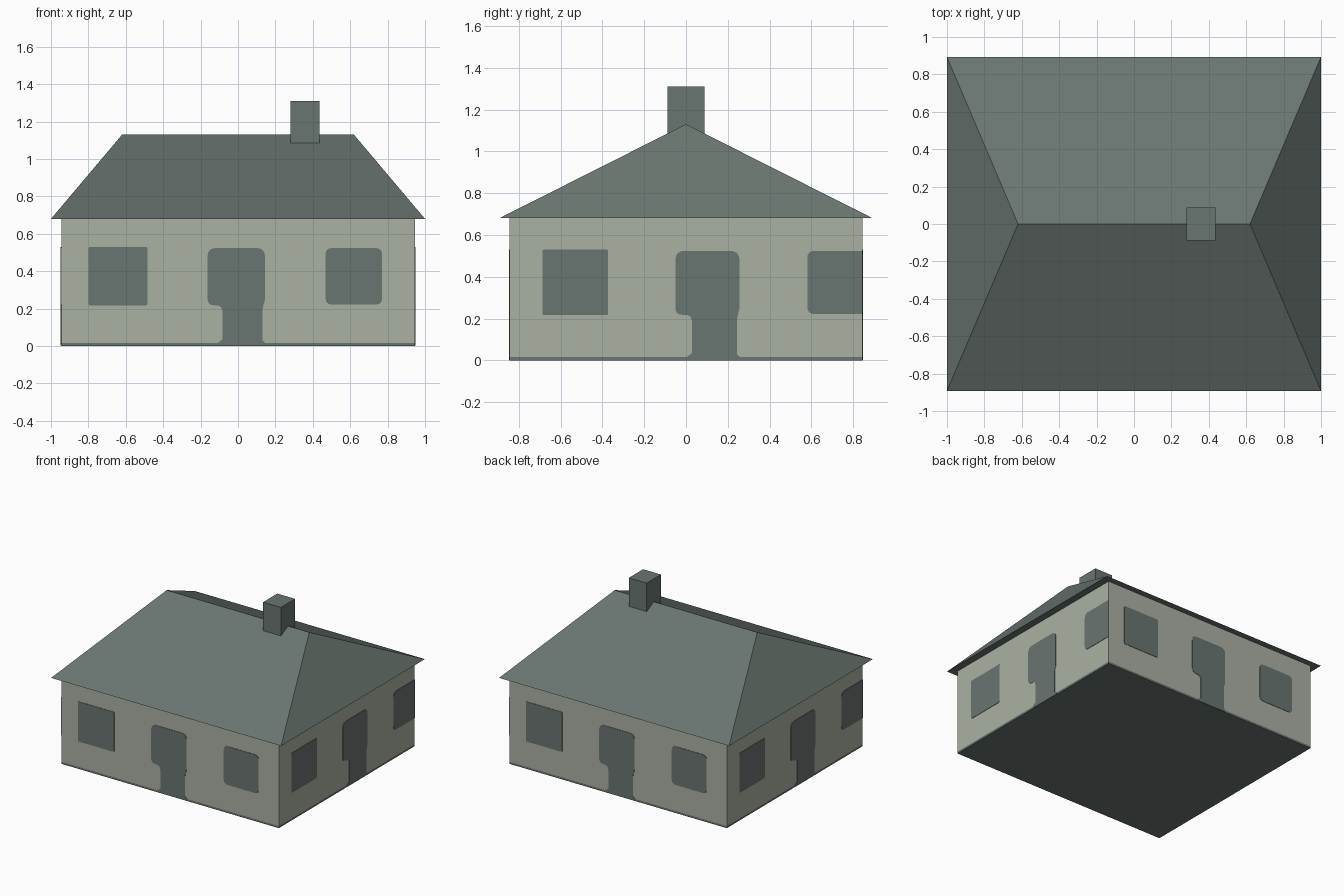
import bpy, bmesh, math
from mathutils import Matrix

if "Cube" in bpy.data.objects:
    bpy.data.objects.remove(bpy.data.objects["Cube"])

HX, HY, WALL_TOP, PLINTH = 0.945, 0.843, 0.68, 0.016


def srgb(r, g, b):
    return [((c / 255 + 0.055) / 1.055) ** 2.4 for c in (r, g, b)] + [1.0]


def material(name, rgb):
    m = bpy.data.materials.new(name)
    m.diffuse_color = srgb(*rgb)
    m.use_nodes = True
    m.node_tree.nodes["Principled BSDF"].inputs["Base Color"].default_value = m.diffuse_color
    return m


STONE = material("pale stone", (171, 177, 164))
SLATE = material("grey green slate", (105, 117, 112))


def finish(bm, name, mats):
    bmesh.ops.recalc_face_normals(bm, faces=bm.faces)
    me = bpy.data.meshes.new(name)
    bm.to_mesh(me)
    bm.free()
    for m in mats:
        me.materials.append(m)
    ob = bpy.data.objects.new(name, me)
    bpy.context.collection.objects.link(ob)
    return ob


def box(x0, x1, y0, y1, z0, z1):
    bm = bmesh.new()
    size = Matrix.Diagonal((x1 - x0, y1 - y0, z1 - z0, 1))
    mid = Matrix.Translation(((x0 + x1) / 2, (y0 + y1) / 2, (z0 + z1) / 2))
    bmesh.ops.create_cube(bm, size=1, matrix=mid @ size)
    return bm


# Walls: dark strip and floor below the plinth line, open under the roof
bm = box(-HX, HX, -HY, HY, 0, WALL_TOP)
bmesh.ops.bisect_plane(bm, geom=bm.verts[:] + bm.edges[:] + bm.faces[:],
                       plane_co=(0, 0, PLINTH), plane_no=(0, 0, 1))
for f in bm.faces:
    f.material_index = 1 if f.calc_center_median().z < PLINTH else 0
top = [f for f in bm.faces if f.calc_center_median().z > WALL_TOP - 0.001]
bmesh.ops.delete(bm, geom=top, context='FACES')
finish(bm, "walls", [STONE, SLATE])

# Hipped roof with a flat underside
bm = bmesh.new()
a, b, c, d = [bm.verts.new((x, y, WALL_TOP)) for x, y in
              ((-1, -0.893), (1, -0.893), (1, 0.893), (-1, 0.893))]
l, r = [bm.verts.new((x, 0, 1.13)) for x in (-0.62, 0.62)]
for vs in ((a, b, r, l), (b, c, r), (c, d, l, r), (d, a, l), (d, c, b, a)):
    bm.faces.new(vs)
finish(bm, "roof", [SLATE])

# Chimney
finish(box(0.28, 0.435, -0.088, 0.088, 1.0, 1.31), "chimney", [SLATE])


def rounded(corners, steps=4):
    """Outline from (u, z, radius) corners, softened with small curves."""
    pts, n = [], len(corners)
    for i, (u, z, rad) in enumerate(corners):
        if rad == 0:
            pts.append((u, z))
            continue
        ends = []
        for q in (corners[i - 1], corners[(i + 1) % n]):
            k = rad / math.hypot(q[0] - u, q[1] - z)
            ends.append((u + (q[0] - u) * k, z + (q[1] - z) * k))
        (pu, pz), (qu, qz) = ends
        for s in range(steps + 1):
            t = s / steps
            w0, w1, w2 = (1 - t) ** 2, 2 * t * (1 - t), t * t
            pts.append((w0 * pu + w1 * u + w2 * qu, w0 * pz + w1 * z + w2 * qz))
    return pts


def plate(name, corners, half, dist, angle):
    """Thin painted plate on a wall; u runs from the wall's left edge."""
    bm = bmesh.new()
    face = bm.faces.new([bm.verts.new((u - half, -dist - 0.003, z))
                         for u, z in rounded(corners)])
    ext = bmesh.ops.extrude_face_region(bm, geom=[face], use_keep_orig=True)
    for v in ext["geom"]:
        if isinstance(v, bmesh.types.BMVert):
            v.co.y += 0.004
    bmesh.ops.rotate(bm, verts=bm.verts, matrix=Matrix.Rotation(angle, 3, 'Z'))
    finish(bm, name, [SLATE])


def rect(u0, u1, z0, z1, rl, rr):
    return [(u0, z0, rl), (u1, z0, rr), (u1, z1, rr), (u0, z1, rl)]


# Each wall carries a window, a door and a second window, left to right;
# on the short walls the second window runs into the corner
for i, side in enumerate(("front", "right", "back", "left")):
    half, dist = (HX, HY) if i % 2 == 0 else (HY, HX)
    s, ang = (i % 2) * 0.01, i * math.pi / 2
    plate(side + "_first_window", rect(0.146 + s, 0.461 + s, 0.217, 0.53, 0.01, 0.01),
          half, dist, ang)
    door = [(0.862, 0.0, 0), (1.076, 0.0, 0), (1.076, 0.21, 0.03), (1.089, 0.24, 0.02),
            (1.089, 0.524, 0.045), (0.782, 0.524, 0.045), (0.782, 0.218, 0.035),
            (0.862, 0.218, 0.035)]
    # small flare at the foot of the door
    door = [(0.835, PLINTH, 0), (0.835, 0.002, 0), (1.092, 0.002, 0), (1.092, PLINTH, 0),
            (1.076, 0.03, 0)] + door[2:] + [(0.862, 0.035, 0)]
    plate(side + "_door", [(u + s, z, q) for u, z, q in door], half, dist, ang)
    end = min(1.715 + s, 2 * half)
    plate(side + "_second_window",
          rect(1.413 + s, end, 0.222, 0.524, 0.035, 0.035 if i % 2 == 0 else 0),
          half, dist, ang)
